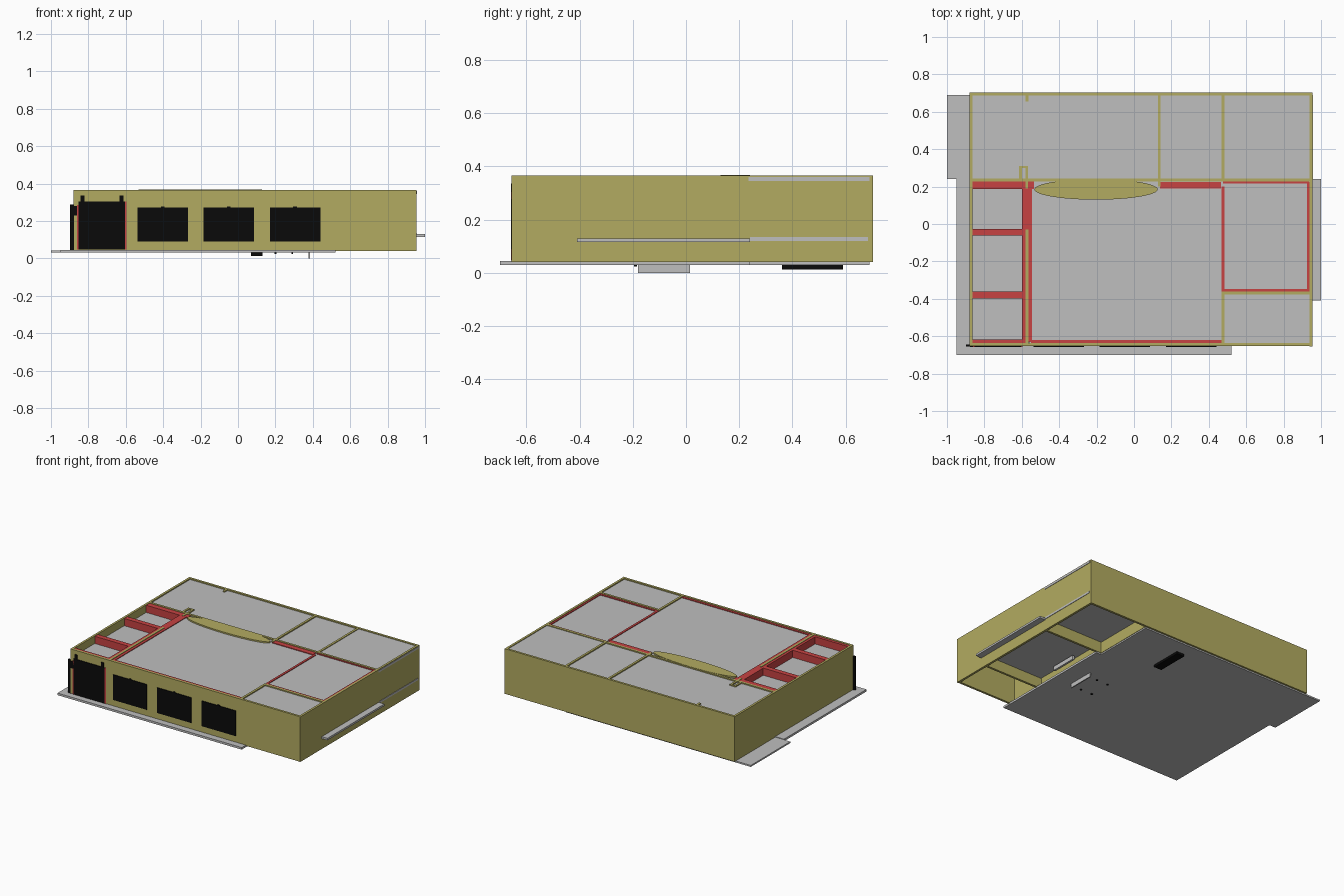
import bpy, bmesh, math

cube = bpy.data.objects.get("Cube")
if cube:
    bpy.data.objects.remove(cube, do_unlink=True)


def material(name, rgb):
    m = bpy.data.materials.new(name)
    m.use_nodes = True
    m.diffuse_color = (*rgb, 1)
    m.node_tree.nodes["Principled BSDF"].inputs["Base Color"].default_value = (*rgb, 1)
    return m


OCHRE = material("ochre wall", (0.45, 0.41, 0.12))
GREY = material("grey slab", (0.52, 0.52, 0.52))
RED = material("red lining", (0.57, 0.055, 0.055))
BLACK = material("black frame", (0.003, 0.003, 0.003))


def finish(name, bm, mat):
    me = bpy.data.meshes.new(name)
    bm.to_mesh(me)
    bm.free()
    me.materials.append(mat)
    ob = bpy.data.objects.new(name, me)
    bpy.context.collection.objects.link(ob)


def box(name, mat, x, y, z):
    """Box spanning three (low, high) ranges."""
    bm = bmesh.new()
    bmesh.ops.create_cube(bm, size=1)
    for v in bm.verts:
        v.co = [r[0] if c < 0 else r[1] for c, r in zip(v.co, (x, y, z))]
    finish(name, bm, mat)


LOW, TOP = 0.04, 0.365
FULL = (LOW, TOP)
W = 0.008  # half thickness of inner walls


def wall_x(name, y, x0, x1, mat=OCHRE, z=FULL, w=W):
    box(name, mat, (x0, x1), (y - w, y + w), z)


def wall_y(name, x, y0, y1, mat=OCHRE, z=FULL, w=W):
    box(name, mat, (x - w, x + w), (y0, y1), z)


# Ground floor slabs
box("front_floor", GREY, (-0.95, 0.52), (-0.70, 0.24), (0.03, 0.045))
box("back_floor", GREY, (-1.0, 0.48), (0.24, 0.69), (0.03, 0.041))

# Raised floors on the right side
box("raised_floor_middle", GREY, (0.48, 1.0), (-0.41, 0.24), (0.115, 0.129))
box("raised_floor_back", GREY, (0.48, 0.958), (0.24, 0.685), (0.12, 0.134))

# Outer walls
wall_x("front_wall", -0.645, -0.88, 0.955)
wall_x("back_wall", 0.695, -0.88, 0.955)
wall_y("left_end_wall", -0.872, -0.65, 0.70)
wall_y("right_end_wall", 0.947, -0.655, 0.70)

# Inner walls
wall_x("cross_wall", 0.235, -0.87, 0.95)
wall_y("back_partition_a", 0.135, 0.20, 0.69)
wall_y("back_partition_b", 0.475, 0.24, 0.69)
wall_y("right_room_wall", 0.475, -0.645, -0.36)
wall_y("right_room_wall_rear", 0.478, -0.36, 0.24, z=(LOW, 0.352))
wall_x("right_room_cross_wall", -0.37, 0.47, 0.945)
wall_y("left_rooms_wall", -0.572, -0.64, -0.03)
wall_y("back_stub", -0.572, 0.655, 0.69, z=(0.3, TOP))
for x in (-0.607, -0.573):
    wall_y("niche_side", x, 0.235 if x < -0.6 else 0.19, 0.31, w=0.007)
wall_x("niche_back", 0.305, -0.612, -0.567, w=0.006)

# Red linings
RZ = (0.14, 0.362)
wall_x("main_front_lining", -0.627, -0.55, 0.47, RED, RZ)
wall_y("main_left_lining", -0.554, -0.63, 0.22, RED, RZ, 0.009)
wall_y("left_rooms_lining", -0.589, -0.63, 0.22, RED, RZ, 0.009)
wall_y("left_rooms_lining_rear", -0.571, -0.03, 0.19, RED, RZ, 0.009)
wall_y("main_right_lining", 0.476, -0.36, 0.20, RED, RZ)
wall_x("right_room_front_lining", -0.355, 0.475, 0.93, RED, RZ)
wall_x("right_room_back_lining", 0.222, 0.475, 0.935, RED, RZ, 0.005)
wall_y("right_room_end_lining", 0.932, -0.36, 0.225, RED, RZ, 0.006)
wall_x("main_back_lining", 0.207, 0.14, 0.465, RED, RZ, 0.018)
for y, w in ((-0.627, 0.01), (-0.38, 0.018), (-0.044, 0.018), (0.207, 0.019)):
    wall_x("left_room_beam", y, -0.865, -0.535 if y > 0 else -0.58, RED, RZ, w)

# Ceilings close under the wall tops, lower over the left rooms
CZ = (0.343, 0.357)
box("main_ceiling", GREY, (-0.56, 0.475), (-0.64, 0.235), CZ)
box("right_room_ceiling", GREY, (0.475, 0.945), (-0.64, 0.235), CZ)
box("back_ceiling", GREY, (-0.87, 0.475), (0.235, 0.69), CZ)
box("back_right_ceiling", GREY, (0.475, 0.958), (0.235, 0.69), (0.345, 0.36))
box("left_rooms_ceiling", GREY, (-0.87, -0.58), (-0.64, 0.235), (0.295, 0.31))

# Oval cap over the cross wall
bm = bmesh.new()
bmesh.ops.create_cone(bm, cap_ends=True, segments=48, radius1=1, radius2=1, depth=0.016)
for v in bm.verts:
    v.co = (v.co.x * 0.33 - 0.203, v.co.y * 0.055 + 0.185, v.co.z + 0.359)
finish("oval_cap", bm, OCHRE)

# Front windows with a small catch on top
FRONT = (-0.658, -0.65)
for x in (-0.403, -0.05, 0.305):
    box("window", BLACK, (x - 0.135, x + 0.135), FRONT, (0.09, 0.272))
    box("window_catch", BLACK, (x - 0.01, x + 0.01), FRONT, (0.272, 0.278))

# Entrance with posts and red jambs
box("entrance", BLACK, (-0.852, -0.605), FRONT, (0.046, 0.303))
box("entrance_jamb_left", RED, (-0.860, -0.852), FRONT, (0.046, 0.285))
box("entrance_jamb_right", RED, (-0.605, -0.595), (-0.657, -0.65), (0.046, 0.303))
for x in (-0.832, -0.623):
    box("entrance_post", BLACK, (x - 0.01, x + 0.01), FRONT, (0.30, 0.336))
box("open_door_leaf", BLACK, (-0.897, -0.878), (-0.655, -0.645), (0.045, 0.288))
box("door_hinge", BLACK, (-0.878, -0.852), FRONT, (0.23, 0.28))

# Fittings under the floor
box("floor_vent", BLACK, (0.07, 0.13), (0.36, 0.59), (0.013, 0.03))
box("step_plate", GREY, (0.378, 0.386), (-0.18, 0.015), (0.0, 0.03))
box("wall_step", GREY, (0.52, 0.535), (-0.18, 0.015), (0.075, 0.105))
for x in (0.20, 0.29):
    for y in (-0.19, -0.03):
        box("floor_peg", BLACK, (x - 0.005, x + 0.005), (y - 0.005, y + 0.005), (0.023, 0.03))
